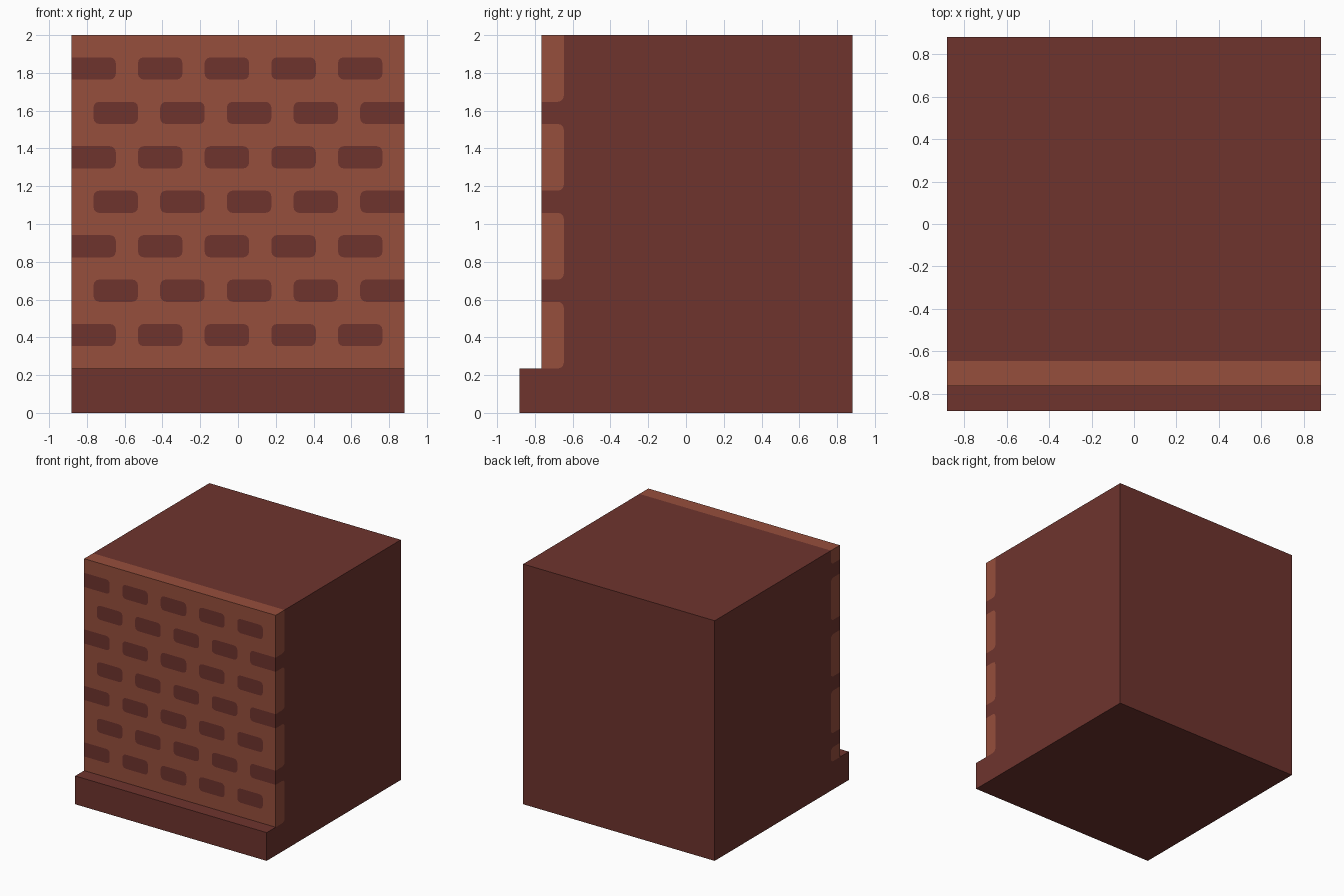
import bpy, bmesh, math
from mathutils import Vector
from mathutils.geometry import delaunay_2d_cdt

if "Cube" in bpy.data.objects:
    bpy.data.objects.remove(bpy.data.objects["Cube"])

U = 2 / 17            # module: block is 15 x 15 x 17 modules
A = 7.5 * U           # half width
F = -A + U            # wall front plane
B = 2 * U             # plinth height
R = 0.03              # rounding of the painted bricks
DARK, LIGHT = 0, 1


def material(name, color):
    m = bpy.data.materials.new(name)
    m.diffuse_color = (*color, 1)
    m.use_nodes = True
    m.node_tree.nodes["Principled BSDF"].inputs["Base Color"].default_value = m.diffuse_color
    return m


def rounded(u0, u1, v0, v1, flags):
    """Counter-clockwise rectangle; flags pick rounded BL, BR, TR, TL corners."""
    pts = []
    corners = [(u0, v0, 1, 1), (u1, v0, -1, 1), (u1, v1, -1, -1), (u0, v1, 1, -1)]
    for i, (u, v, su, sv) in enumerate(corners):
        if not flags[i]:
            pts.append((u, v))
            continue
        for k in range(4):
            a = math.pi + i * math.pi / 2 + k * math.pi / 6
            pts.append((u + su * R + R * math.cos(a), v + sv * R + R * math.sin(a)))
    return pts


def panel(bm, outer, inner, base, paint, place):
    """Flat panel whose inner outlines are cut in and get another colour."""
    verts, faces = [], []
    for poly in [outer] + inner:
        faces.append(list(range(len(verts), len(verts) + len(poly))))
        verts += [Vector(p) for p in poly]
    vs, _, fs, _, _, orig = delaunay_2d_cdt(verts, [], faces, 0, 1e-5)
    new = [bm.verts.new(place(v.x, v.y)) for v in vs]
    for f, o in zip(fs, orig):
        if 0 in o:
            face = bm.faces.new([new[i] for i in f])
            face.material_index = paint if any(k > 0 for k in o) else base


def quad(bm, pts, mat):
    bm.faces.new([bm.verts.new(p) for p in pts]).material_index = mat


bm = bmesh.new()

# front wall: mortar with staggered bricks
bricks = []
for row in range(7):
    z = (3 + 2 * row) * U
    for k in range(5):
        c = 3 * k + row % 2
        l, r = c > 0, c + 2 < 15
        bricks.append(rounded(-A + c * U, -A + (c + 2) * U, z, z + U, (l, r, r, l)))
panel(bm, [(-A, B), (A, B), (A, 2), (-A, 2)], bricks, LIGHT, DARK,
      lambda u, v: (u, F, v))

# sides: mortar wraps round the corner between the bricks reaching that edge
profile = [(-A, 0), (A, 0), (A, 2), (F, 2), (F, B), (-A, B)]
for x, rows in ((A, (5, 9, 13)), (-A, (3, 7, 11, 15))):
    starts = [2] + [r + 1 for r in rows]
    ends = list(rows) + [17]
    patches = [rounded(F, F + U, s * U, e * U, (0, 1, e < 17, 0))
               for s, e in zip(starts, ends)]
    panel(bm, profile, patches, DARK, LIGHT, lambda u, v, x=x: (x, u, v))


# strips spanning the full width: plinth front and top, wall top, back, bottom
def strip(p, q, mat):
    quad(bm, [(-A, *p), (A, *p), (A, *q), (-A, *q)], mat)


strip((-A, 0), (-A, B), DARK)
strip((-A, B), (F, B), DARK)
strip((F, 2), (F + U, 2), LIGHT)
strip((F + U, 2), (A, 2), DARK)
strip((A, 2), (A, 0), DARK)
strip((A, 0), (-A, 0), DARK)

bmesh.ops.remove_doubles(bm, verts=bm.verts, dist=1e-4)
bmesh.ops.recalc_face_normals(bm, faces=bm.faces)

mesh = bpy.data.meshes.new("brick_block")
bm.to_mesh(mesh)
bm.free()
mesh.materials.append(material("dark brick red", (0.156, 0.034, 0.027)))
mesh.materials.append(material("light clay", (0.305, 0.077, 0.045)))
bpy.context.collection.objects.link(bpy.data.objects.new("brick_block", mesh))
